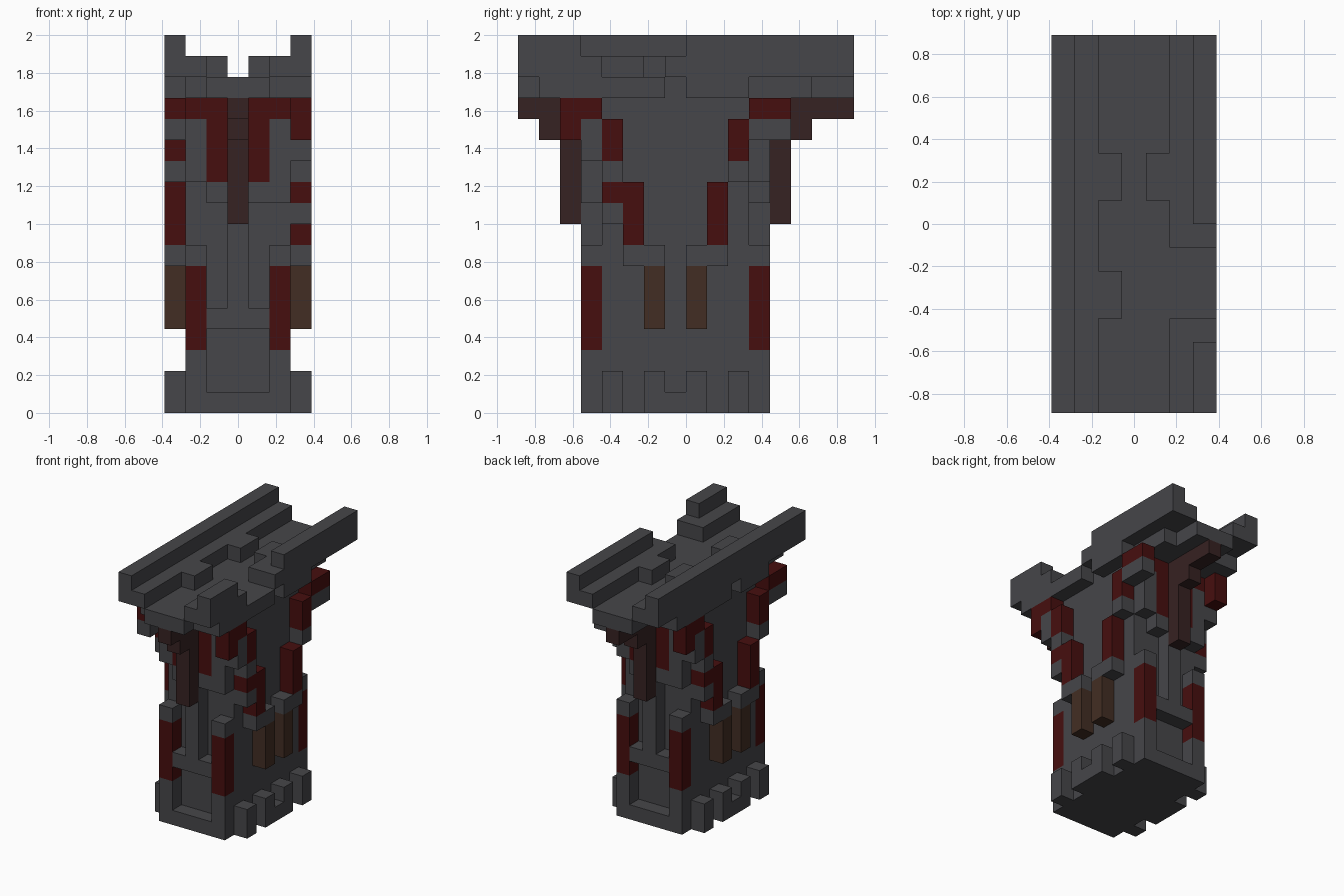
import bpy
import bmesh
from mathutils import Vector, Matrix

cube = bpy.data.objects.get("Cube")
if cube:
    bpy.data.objects.remove(cube, do_unlink=True)

UNIT = 2 / 18                                # edge of one building block
ORIGIN = Vector((-3.5, -8, 0))               # corner of the block grid
AXIS = Vector((0, -0.5 * UNIT, 0))           # the shaft's own upright axis


def material(name, colour):
    mat = bpy.data.materials.new(name)
    mat.use_nodes = True
    mat.diffuse_color = (*colour, 1)
    mat.node_tree.nodes["Principled BSDF"].inputs["Base Color"].default_value = (*colour, 1)
    return mat


STONE = material("grey stone", (0.061, 0.061, 0.067))
RED = material("dark red", (0.062, 0.0045, 0.0045))
BROWN = material("brown wood", (0.055, 0.027, 0.017))
MAROON = material("dark maroon wood", (0.037, 0.016, 0.016))


def add_block(bm, first, last):
    """Add a box that fills the grid cells from first to last, both included."""
    low = (Vector(first) + ORIGIN) * UNIT
    high = (Vector(last) + Vector((1, 1, 1)) + ORIGIN) * UNIT
    size = high - low
    bmesh.ops.create_cube(bm, size=1, matrix=Matrix.Translation((low + high) / 2)
                          @ Matrix.Diagonal((*size, 1)))


def part(name, mat, blocks, turned=True):
    """Make one object from blocks, with a half-turned copy for the far side."""
    bm = bmesh.new()
    for first, last in blocks:
        add_block(bm, first, last)
    if turned:
        copy = bmesh.ops.duplicate(bm, geom=bm.verts[:] + bm.edges[:] + bm.faces[:])
        verts = [g for g in copy["geom"] if isinstance(g, bmesh.types.BMVert)]
        bmesh.ops.rotate(bm, verts=verts, cent=AXIS, matrix=Matrix.Rotation(3.14159265, 3, "Z"))
    mesh = bpy.data.meshes.new(name)
    bm.to_mesh(mesh)
    bm.free()
    mesh.materials.append(mat)
    obj = bpy.data.objects.new(name, mesh)
    bpy.context.collection.objects.link(obj)


# Shaft
part("shaft", STONE, [((1, 4, 0), (5, 10, 14))], turned=False)

# Corner posts with red centres, front pair repeated at the back
for side, x in (("right", 1), ("left", 5)):
    part(side + "_post_foot", STONE, [((x, 3, 0), (x, 3, 2))])
    part(side + "_post_panel", RED, [((x, 3, 3), (x, 3, 6))])
    part(side + "_post_cap", STONE, [((x, 3, 7), (x, 3, 7))])

# Plinth sill, cross bar and centre rib between the posts
part("sill", STONE, [((2, 3, 0), (4, 3, 0))])
part("cross_bar", STONE, [((2, 3, 4), (4, 3, 4))])
part("centre_rib", STONE, [((3, 3, 5), (3, 3, 14))])

# Teeth around the foot of each side
teeth = [((6, y, 0), (6, y, 1)) for y in range(4, 11, 2)]
part("foot_teeth", STONE, teeth + [((6, 7, 0), (6, 7, 0))])

# Hanging beam and stepped bracket at front and back
part("hanging_beam", MAROON, [((3, 2, 9), (3, 2, 14))])
part("front_bracket", MAROON, [((3, 0, 14), (3, 1, 14)), ((3, 1, 13), (3, 1, 13))], turned=False)
part("back_bracket", MAROON, [((3, 13, 14), (3, 15, 14)), ((3, 13, 13), (3, 13, 13))], turned=False)

# Red banners and corbels beside the rib
part("banners", RED, [((x, 3, 11), (x, 3, 14)) for x in (2, 4)])
part("corbel_heads", RED, [((x, 3, 14), (x, 3, 14)) for x in (1, 5)])
part("corbels", STONE, [((1, 3, 11), (1, 3, 13)), ((5, 3, 10), (5, 3, 13)),
                        ((2, 3, 10), (2, 3, 10)), ((4, 3, 10), (4, 3, 10))])

# Brown side posts under grey ledges
part("side_posts", BROWN, [((6, y, 4), (6, y, 6)) for y in (6, 8)])
part("side_ledges", STONE, [((6, y, 7), (6, y + 1, 7)) for y in (5, 8)])

# Stepped braces climbing outward on each side
part("brace_red_near", RED, [
    ((6, 5, 8), (6, 5, 10)),
    ((6, 4, 10), (6, 4, 10)),
    ((6, 4, 12), (6, 4, 13)),
    ((6, 2, 13), (6, 2, 13)),
    ((6, 2, 14), (6, 3, 14))])
part("brace_stone_near", STONE, [
    ((6, 4, 9), (6, 4, 9)),
    ((6, 4, 11), (6, 4, 11)),
    ((6, 3, 12), (6, 3, 13))])
part("brace_red_far", RED, [
    ((6, 9, 8), (6, 9, 10)),
    ((6, 10, 12), (6, 10, 13)),
    ((6, 11, 14), (6, 12, 14))])
part("brace_stone_far", STONE, [
    ((6, 10, 11), (6, 10, 11)),
    ((6, 11, 13), (6, 12, 13))])

# Deck with broader strips along its sides
part("deck", STONE, [((2, 0, 15), (4, 15, 15))], turned=False)
part("deck_strips", STONE, [
    ((5, 1, 15), (5, 13, 15)),
    ((6, 1, 15), (6, 6, 15)),
    ((6, 8, 15), (6, 10, 15))])

# Kerbs and tall rails on the deck, with a gap on the left
part("right_kerb", STONE, [
    ((0, 0, 16), (1, 15, 16)),
    ((2, 4, 16), (2, 5, 16)),
    ((2, 9, 16), (2, 10, 16))], turned=False)
part("right_rail", STONE, [((0, 0, 17), (0, 15, 17))], turned=False)
part("left_kerb", STONE, [
    ((5, 0, 16), (6, 3, 16)),
    ((5, 7, 16), (6, 15, 16)),
    ((4, 9, 16), (4, 10, 16))], turned=False)
part("left_rail", STONE, [
    ((6, 0, 17), (6, 2, 17)),
    ((6, 8, 17), (6, 15, 17))], turned=False)
